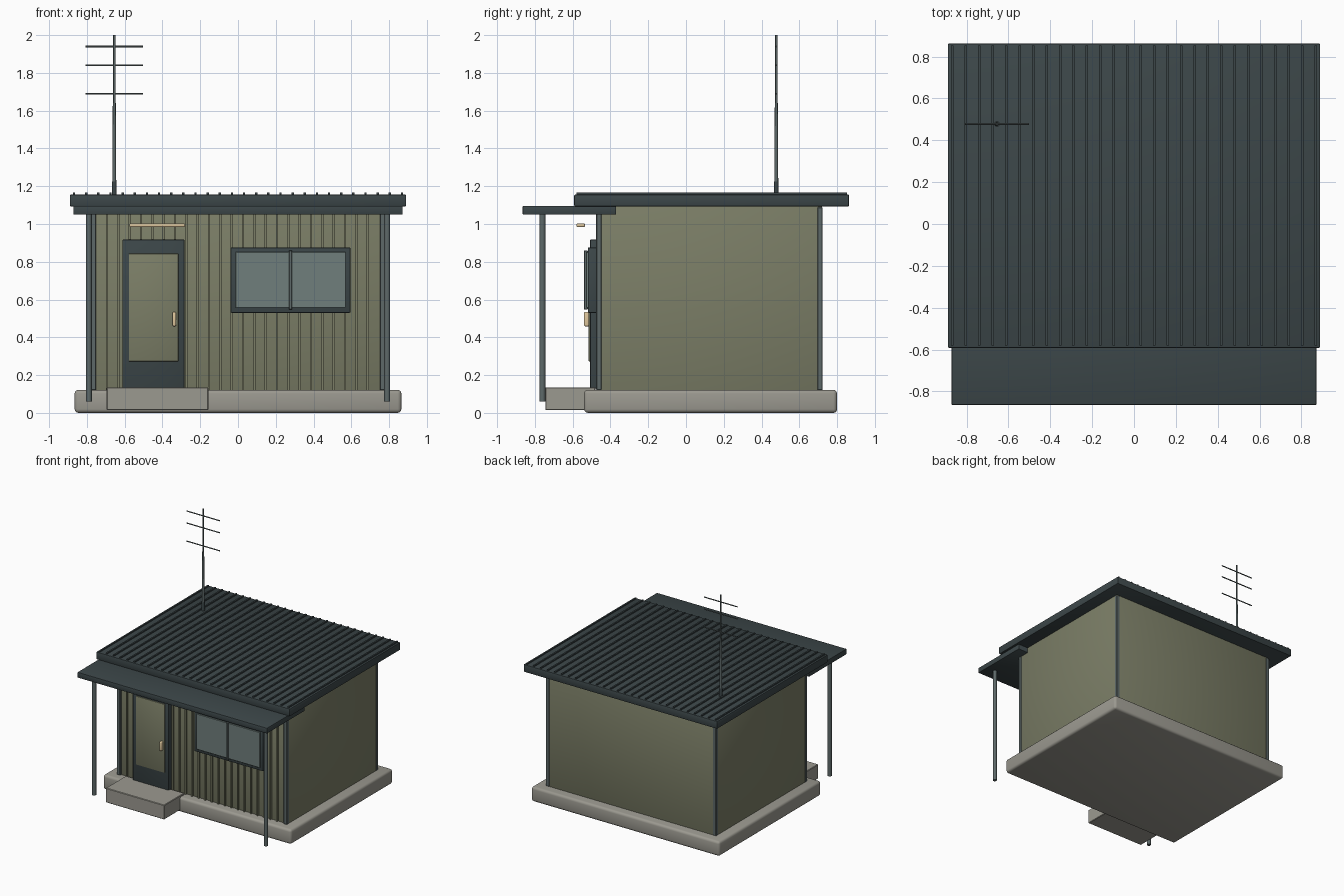
import bpy, math

if "Cube" in bpy.data.objects:
    bpy.data.objects.remove(bpy.data.objects["Cube"])


def material(name, rgb):
    m = bpy.data.materials.new(name)
    m.diffuse_color = (*rgb, 1)
    m.use_nodes = True
    m.node_tree.nodes["Principled BSDF"].inputs["Base Color"].default_value = m.diffuse_color
    return m


WALL = material("olive_wall", (0.20, 0.21, 0.135))
DARK = material("dark_metal", (0.045, 0.062, 0.066))
STEEL = material("post_steel", (0.11, 0.14, 0.14))
STONE = material("concrete", (0.33, 0.32, 0.28))
GLASS = material("window_glass", (0.16, 0.21, 0.20))
CREAM = material("warm_cream", (0.75, 0.58, 0.34))


def finish(ob, name, mat):
    ob.name = name
    ob.data.materials.append(mat)
    bpy.ops.object.shade_smooth_by_angle(angle=math.radians(35))
    return ob


def box(name, x, y, z, mat, bevel=0.0, segments=2):
    """Box from (min, max) pairs, with optional rounded edges."""
    bpy.ops.mesh.primitive_cube_add(size=1, location=[sum(p) / 2 for p in (x, y, z)])
    ob = bpy.context.object
    ob.scale = [p[1] - p[0] for p in (x, y, z)]
    bpy.ops.object.transform_apply(location=False, rotation=False, scale=True)
    if bevel:
        mod = ob.modifiers.new("Bevel", "BEVEL")
        mod.width, mod.segments = bevel, segments
        bpy.ops.object.modifier_apply(modifier=mod.name)
    return finish(ob, name, mat)


def rod(name, centre, length, r, mat, axis="Z", r_top=None, sides=12):
    rot = (0, math.pi / 2, 0) if axis == "X" else (0, 0, 0)
    bpy.ops.mesh.primitive_cone_add(vertices=sides, radius1=r, radius2=r_top or r,
                                    depth=length, location=centre, rotation=rot)
    return finish(bpy.context.object, name, mat)


# Foundation and entrance step
box("foundation_slab", (-0.865, 0.865), (-0.54, 0.80), (0, 0.122), STONE, 0.02, 3)
box("entrance_step", (-0.695, -0.157), (-0.745, -0.48), (0.015, 0.135), STONE, 0.004, 1)

# Cabin walls, corner trims and front cladding ribs
box("cabin_walls", (-0.78, 0.78), (-0.46, 0.72), (0.10, 1.10), WALL, 0.005)
for sx in (-1, 1):
    for y, side in ((-0.46, "front"), (0.71, "back")):
        box(f"corner_trim_{side}", (sx * 0.767 - 0.016, sx * 0.767 + 0.016),
            (y - 0.016, y + 0.013), (0.12, 1.09), STEEL, 0.004, 1)
for i in range(-12, 13):
    x = i * 0.06 + 0.027
    if x < 0.74:
        box("cladding_rib", (x - 0.006, x + 0.006), (-0.474, -0.455), (0.12, 1.09), WALL)

# Main roof with standing ribs
box("main_roof", (-0.89, 0.89), (-0.592, 0.863), (1.093, 1.156), DARK, 0.006)
for i in range(28):
    x = (i - 13.5) * 0.0643
    box("roof_rib", (x - 0.006, x + 0.006), (-0.58, 0.853), (1.15, 1.166), DARK)

# Porch roof and posts
box("porch_roof", (-0.872, 0.872), (-0.865, -0.37), (1.05, 1.096), DARK, 0.005)
for sx in (-1, 1):
    rod("porch_post", (sx * 0.79, -0.76, 0.56), 1.0, 0.016, STEEL, sides=16)

# Door with panel and handle
box("door_frame", (-0.612, -0.283), (-0.508, -0.45), (0.13, 0.918), DARK, 0.006)
box("door_panel", (-0.578, -0.316), (-0.516, -0.50), (0.273, 0.843), WALL, 0.003)
box("door_handle", (-0.347, -0.327), (-0.54, -0.51), (0.458, 0.535), CREAM, 0.008, 3)

# Window with glass and centre bar
box("window_frame", (-0.04, 0.596), (-0.52, -0.45), (0.53, 0.876), DARK, 0.006)
box("window_glass", (-0.013, 0.57), (-0.529, -0.51), (0.557, 0.852), GLASS, 0.002, 1)
box("window_mullion", (0.27, 0.285), (-0.54, -0.52), (0.547, 0.86), STEEL, 0.002, 1)

# Porch lamp strip
box("porch_lamp", (-0.575, -0.28), (-0.58, -0.535), (0.983, 1.003), CREAM, 0.008, 3)

# Roof aerial
AX, AY = -0.655, 0.478
rod("aerial_base", (AX, AY, 1.185), 0.08, 0.013, DARK)
rod("aerial_mast", (AX, AY, 1.39), 0.50, 0.011, STEEL, r_top=0.008)
rod("aerial_tip", (AX, AY, 1.81), 0.38, 0.006, STEEL)
for z in (1.69, 1.84, 1.94):
    rod("aerial_crossbar", (AX, AY, z), 0.305, 0.0045, STEEL, axis="X", sides=8)
